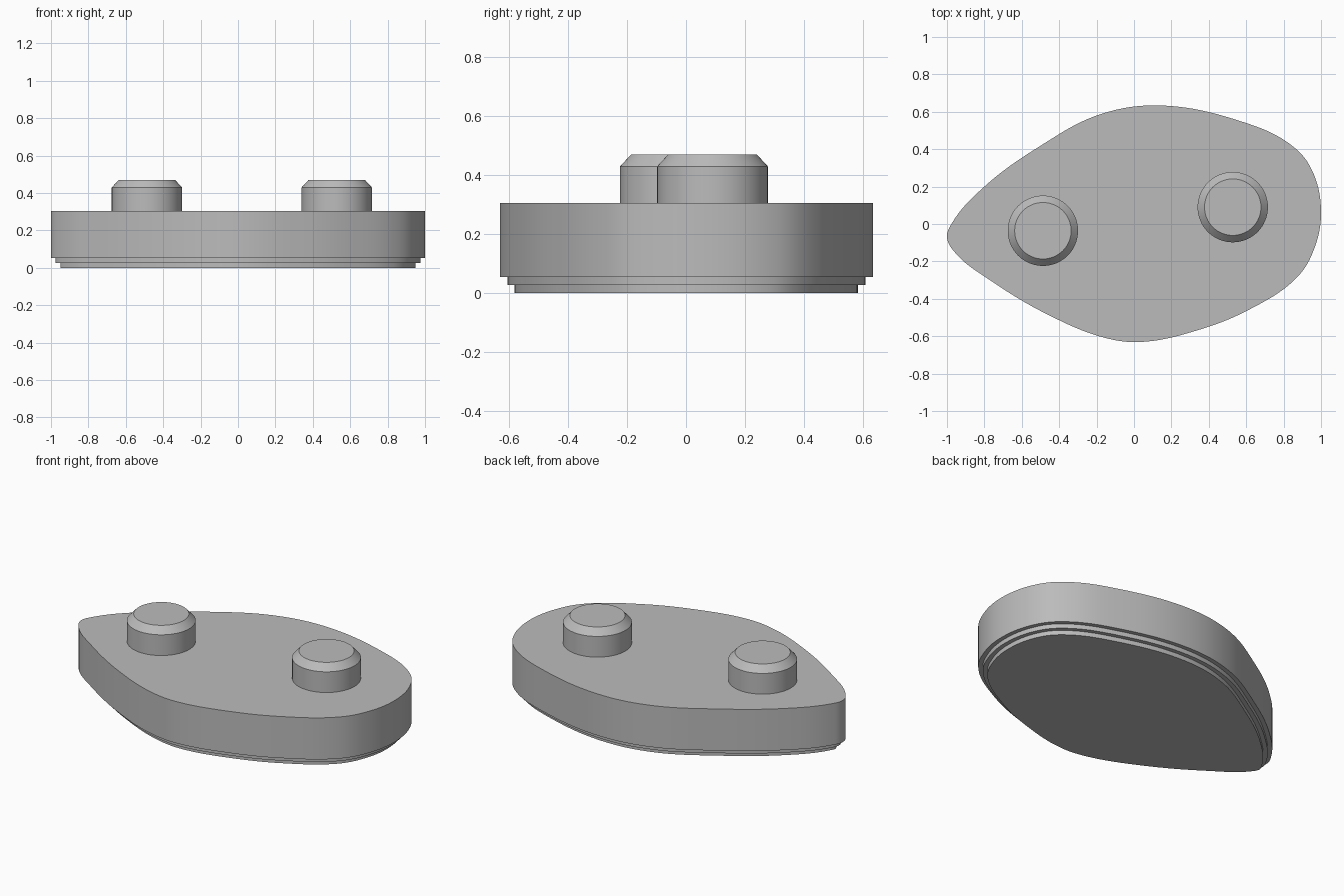
import bpy, bmesh, math
from mathutils import Vector
from mathutils.geometry import interpolate_bezier

cube = bpy.data.objects.get("Cube")
if cube:
    bpy.data.objects.remove(cube, do_unlink=True)

grey = bpy.data.materials.new("plain grey")
grey.use_nodes = True
colour = (0.5, 0.5, 0.5, 1)
grey.diffuse_color = colour
grey.node_tree.nodes["Principled BSDF"].inputs["Base Color"].default_value = colour


def smooth_outline(knots, steps=10):
    """Closed smooth curve through the knots, clockwise seen from above."""
    pts = [Vector(k) for k in knots]
    n = len(pts)

    def tangent(i):
        a, b, c = pts[i - 1], pts[i], pts[(i + 1) % n]
        return ((b - a).normalized() + (c - b).normalized()).normalized()

    out = []
    for i in range(n):
        p, q = pts[i], pts[(i + 1) % n]
        reach = (q - p).length / 2.8
        curve = interpolate_bezier(p, p + tangent(i) * reach,
                                   q - tangent((i + 1) % n) * reach, q, steps + 1)
        out += [v.to_2d() for v in curve[:-1]]
    return out


def inset(outline, amount):
    """Move a clockwise outline inwards along its normals."""
    n = len(outline)
    result = []
    for i, p in enumerate(outline):
        d = (outline[(i + 1) % n] - outline[i - 1]).normalized()
        result.append(p + Vector((d.y, -d.x)) * amount)
    return result


def stack(name, outline, profile):
    """Solid from an outline, following (inset, height) steps."""
    bm = bmesh.new()
    rings = [[bm.verts.new((p.x, p.y, z)) for p in inset(outline, amount)]
             for amount, z in profile]
    n = len(outline)
    for low, high in zip(rings, rings[1:]):
        for i in range(n):
            j = (i + 1) % n
            bm.faces.new((low[i], low[j], high[j], high[i]))
    bm.faces.new(rings[0])
    bm.faces.new(rings[-1])
    bmesh.ops.recalc_face_normals(bm, faces=bm.faces)
    mesh = bpy.data.meshes.new(name)
    bm.to_mesh(mesh)
    bm.free()
    mesh.materials.append(grey)
    obj = bpy.data.objects.new(name, mesh)
    bpy.context.collection.objects.link(obj)
    bpy.ops.object.select_all(action="DESELECT")
    obj.select_set(True)
    bpy.context.view_layer.objects.active = obj
    bpy.ops.object.shade_smooth_by_angle(angle=math.radians(30))
    return obj


# Egg-shaped body with a stepped underside
knots = [(-1, -0.07, 0), (-0.97, 0.01, 0), (-0.8, 0.2, 0), (-0.505, 0.415, 0),
         (-0.185, 0.585, 0), (0.13, 0.634, 0), (0.59, 0.543, 0), (0.83, 0.43, 0),
         (0.94, 0.31, 0), (1, 0.07, 0), (0.95, -0.166, 0), (0.863, -0.294, 0),
         (0.617, -0.457, 0), (0.35, -0.565, 0), (0.03, -0.631, 0),
         (-0.15, -0.61, 0), (-0.45, -0.49, 0), (-0.77, -0.3, 0), (-0.955, -0.155, 0)]
stack("body", smooth_outline(knots),
      [(0.05, 0), (0.05, 0.027), (0.025, 0.027), (0.025, 0.054), (0, 0.054), (0, 0.305)])

# Two round chamfered studs on top
for name, cx, cy in (("right_stud", -0.487, -0.036), ("left_stud", 0.528, 0.09)):
    circle = [Vector((cx + 0.188 * math.sin(a), cy + 0.188 * math.cos(a)))
              for a in (math.tau * i / 64 for i in range(64))]
    stack(name, circle, [(0, 0.3), (0, 0.43), (0.037, 0.47)])
